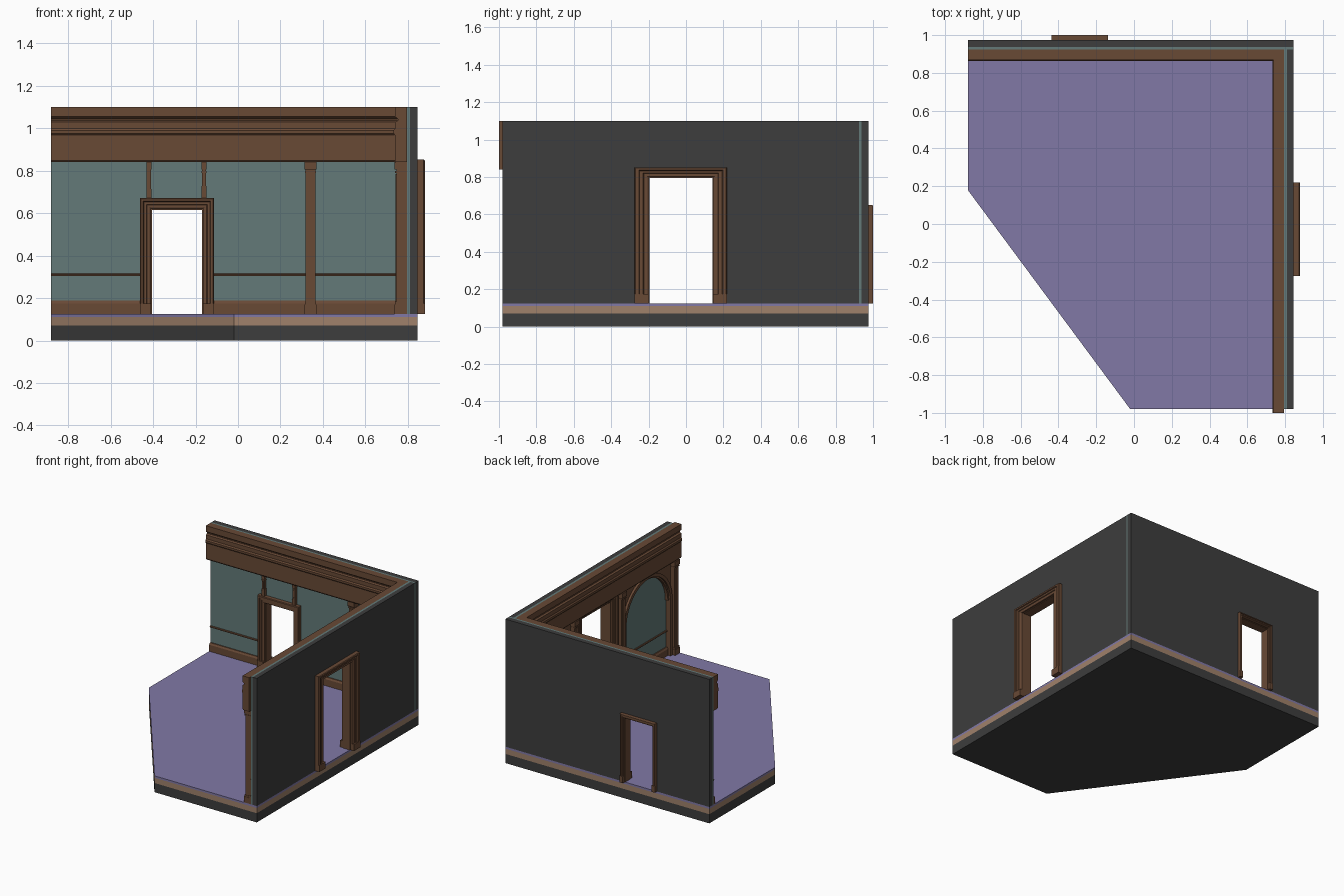
import bpy, bmesh, math

if "Cube" in bpy.data.objects:
    bpy.data.objects.remove(bpy.data.objects["Cube"])


def material(name, rgb):
    m = bpy.data.materials.new(name)
    m.diffuse_color = (*rgb, 1)
    m.use_nodes = True
    m.node_tree.nodes["Principled BSDF"].inputs["Base Color"].default_value = m.diffuse_color
    return m


DARK = material("dark_plaster", (0.047, 0.047, 0.047))
TEAL = material("teal_paint", (0.125, 0.195, 0.19))
WOOD = material("brown_wood", (0.14, 0.067, 0.036))
TAN = material("tan_joists", (0.35, 0.22, 0.145))
FLOOR = material("violet_floor", (0.22, 0.19, 0.38))

Z0 = 0.125                                   # floor level
L, R, F, B = -0.88, 0.845, -0.98, 0.975      # slab limits
IX, IY = 0.795, 0.925                        # inner wall faces


def finish(name, bm, mat):
    bmesh.ops.recalc_face_normals(bm, faces=bm.faces)
    me = bpy.data.meshes.new(name)
    bm.to_mesh(me)
    bm.free()
    me.materials.append(mat)
    ob = bpy.data.objects.new(name, me)
    bpy.context.collection.objects.link(ob)
    return ob


def place(axis, a, p, q):
    """Map plane coordinates (p, q) plus a position along the axis to 3D."""
    return {"x": (a, p, q), "y": (p, a, q), "z": (p, q, a)}[axis]


def prism(name, pts, axis, a0, a1, mat):
    bm = bmesh.new()
    lo = [bm.verts.new(place(axis, a0, *p)) for p in pts]
    hi = [bm.verts.new(place(axis, a1, *p)) for p in pts]
    bm.faces.new(lo)
    bm.faces.new(hi)
    n = len(pts)
    for i in range(n):
        j = (i + 1) % n
        bm.faces.new((lo[i], lo[j], hi[j], hi[i]))
    return finish(name, bm, mat)


def rect(p0, p1, q0, q1):
    return [(p0, q0), (p1, q0), (p1, q1), (p0, q1)]


def wall_outline(p0, p1, d0, d1, dtop):
    """Wall elevation with a doorway cut out of its lower edge."""
    return [(p0, Z0), (d0, Z0), (d0, dtop), (d1, dtop), (d1, Z0), (p1, Z0), (p1, 1.1), (p0, 1.1)]


def casing(name, axis, face, s, d0, d1, top, wx, wz, depth):
    """Mitred moulded trim swept around a doorway, with plinth blocks."""
    prof = [(0, 0), (0, .5), (.12, .62), (.34, .62), (.4, .78), (.64, .78),
            (.7, 1), (.92, 1), (1, .85), (1, 0)]
    bm = bmesh.new()
    rows = []
    for o, d in prof:
        a, x, z = face + s * d * depth, o * wx, top + o * wz
        path = [(d0 - x, Z0), (d0 - x, z), (d1 + x, z), (d1 + x, Z0)]
        rows.append([bm.verts.new(place(axis, a, *p)) for p in path])
    for i in range(len(rows)):
        r, t = rows[i], rows[(i + 1) % len(rows)]
        for k in range(3):
            bm.faces.new((r[k], r[k + 1], t[k + 1], t[k]))
    for k in (0, 3):
        bm.faces.new([r[k] for r in rows])
    finish(name, bm, WOOD)
    for side, p0, p1 in (("a", d0 - wx, d0), ("b", d1, d1 + wx)):
        prism(name + "_plinth_" + side, rect(p0, p1, Z0, Z0 + .05), axis, face, face + s * depth, WOOD)


def lining(name, axis, a0, a1, d0, d1, top):
    """Thin wooden jambs and head inside a doorway."""
    t = .004
    prism(name, [(d0 - t, Z0), (d0 + t, Z0), (d0 + t, top - t), (d1 - t, top - t),
                 (d1 - t, Z0), (d1 + t, Z0), (d1 + t, top + t), (d0 - t, top + t)], axis, a0, a1, WOOD)


def pilaster(name, axis, face, c, w, depth, z0=Z0, z1=.84):
    """Square pilaster with base, capital and raised centre strip."""
    h = w / 2
    parts = [("shaft", h * .85, depth * .84, z0, z1),
             ("strip", h * .5, depth * .93, z0 + .06, z1 - .055),
             ("base", h, depth, z0, z0 + .045),
             ("base_bead", h * .93, depth * .95, z0 + .045, z0 + .058),
             ("capital", h, depth, z1 - .035, z1),
             ("capital_bead", h * .93, depth * .95, z1 - .05, z1 - .042)]
    for n, hw, d, a, b in parts:
        prism(f"{name}_{n}", rect(c - hw, c + hw, a, b), axis, face - d, face, WOOD)


# Floor slab in three layers with one cut-off corner
plan = [(L, B), (R, B), (R, F), (-.02, F), (L, .18)]
for n, a, b, m in (("foundation", 0, .07, DARK), ("joist_layer", .07, .11, TAN),
                   ("floor_boards", .11, Z0, FLOOR)):
    prism(n, plan, "z", a, b, m)

# Walls: dark outer skin and teal inner skin, each with a doorway
BD = (-.41, -.165, .62)       # back doorway
RD = (-.2, .145, .80)         # right doorway
prism("back_wall_outer", wall_outline(L, R, *BD), "y", .938, B, DARK)
prism("back_wall_inner", wall_outline(L, R, *BD), "y", IY, .938, TEAL)
prism("right_wall_outer", wall_outline(F, IY, *RD), "x", .81, R, DARK)
prism("right_wall_inner", wall_outline(F, IY, *RD), "x", IX, .81, TEAL)

# Door trim inside and outside
lining("back_door_lining", "y", IY - .005, B + .005, *BD)
lining("right_door_lining", "x", IX - .005, R + .005, *RD)
casing("back_door_casing_inner", "y", IY, -1, *BD, .052, .052, .035)
casing("back_door_casing_outer", "y", B, 1, *BD, .027, .03, .025)
casing("right_door_casing_outer", "x", R, 1, *RD, .075, .052, .035)
casing("right_door_casing_inner", "x", IX, -1, *RD, .075, .04, .035)

# Cornice, baseboard and chair rail profiles: (depth from wall, height)
cornice = [(0, .84), (.05, .84), (.056, .848), (.056, .968), (.062, .975), (.062, .99),
           (.055, 1.0), (.055, 1.03), (.042, 1.036), (.042, 1.044), (.056, 1.055), (.056, 1.1), (0, 1.1)]
base = [(0, Z0), (.016, Z0), (.016, .175), (.008, .188), (0, .188)]
rail = [(0, .303), (.008, .305), (.01, .311), (.006, .316), (0, .316)]


def run(name, prof, wall, p0, p1):
    if wall == "back":
        prism(name, [(IY - d, z) for d, z in prof], "x", p0, p1, WOOD)
    else:
        prism(name, [(IX - d, z) for d, z in prof], "y", p0, p1, WOOD)


run("back_cornice", cornice, "back", L, IX)
run("right_cornice", cornice, "right", -1, IY)
for i, (wall, a, b) in enumerate((("back", L, -.46), ("back", -.115, IX),
                                  ("right", F, -.275), ("right", .22, IY))):
    run(f"baseboard_{i}", base, wall, a, b)
    run(f"chair_rail_{i}", rail, wall, a, b)

# Pilasters
pilaster("back_pilaster", "y", IY, .342, .056, .05)
for i, x in enumerate((-.42, -.16)):
    pilaster(f"over_door_strip_{i}", "y", IY, x, .024, .025, .67)
MID = (F + IY) / 2
for i, off in enumerate((.923, .285)):
    for s in (-1, 1):
        pilaster(f"right_pilaster_{i}_{'front' if s < 0 else 'rear'}", "x", IX, MID + s * off, .058, .058)

# Blind arches on either side of the right doorway
ro, ri, n = .29, .265, 28
zs = .84 - ro
for s in (-1, 1):
    c = MID + s * .604
    tag = "front" if s < 0 else "rear"

    def arc(r):
        return [(c + r * math.cos(math.pi * k / n), zs + r * math.sin(math.pi * k / n)) for k in range(n + 1)]

    prism("arch_moulding_" + tag, [(c + ro, Z0)] + arc(ro) + [(c - ro, Z0), (c - ri, Z0)]
          + arc(ri)[::-1] + [(c + ri, Z0)], "x", IX - .036, IX, WOOD)
    prism("arch_bead_" + tag, arc(ri + .002) + arc(ri - .012)[::-1], "x", IX - .022, IX, WOOD)
    for t in (-1, 1):      # spandrel panels
        pts = [(c + t * ro, .845), (c, .845)]
        pts += [(c + t * .28 * math.sin(math.pi * k / n), zs + .28 * math.cos(math.pi * k / n))
                for k in range(n // 2 + 1)] + [(c + t * ro, zs)]
        prism(f"spandrel_{tag}_{t}", pts, "x", IX - .018, IX, WOOD)
